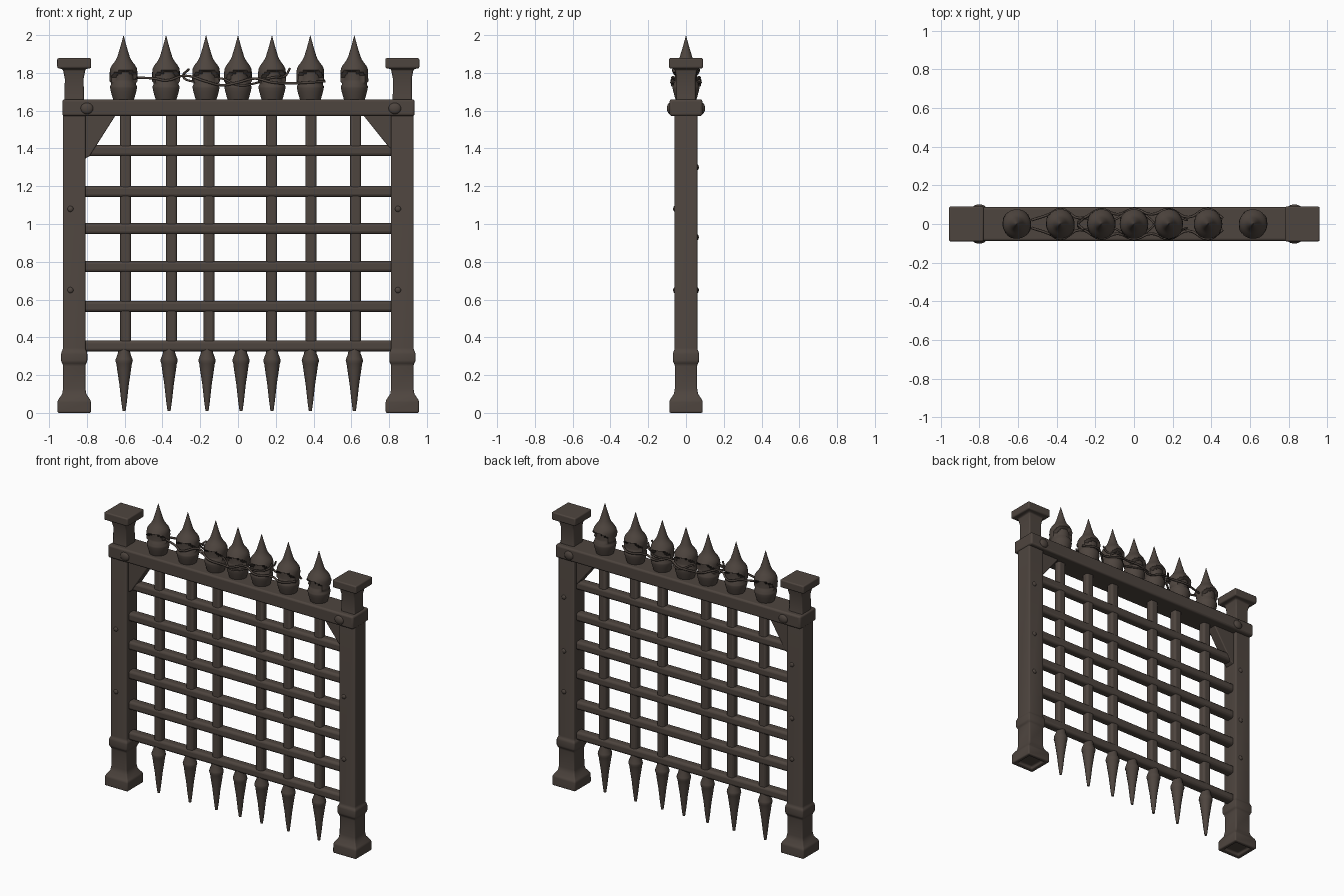
import bpy, bmesh, math, random
from mathutils import Vector

if "Cube" in bpy.data.objects:
    bpy.data.objects.remove(bpy.data.objects["Cube"])

random.seed(4)
iron = bpy.data.materials.new("dark brown iron")
iron.diffuse_color = (0.076, 0.059, 0.049, 1)
iron.use_nodes = True
iron.node_tree.nodes["Principled BSDF"].inputs["Base Color"].default_value = iron.diffuse_color


def finish(name, bm, bevel=0.0, angle=40):
    bmesh.ops.recalc_face_normals(bm, faces=bm.faces)
    me = bpy.data.meshes.new(name)
    bm.to_mesh(me)
    bm.free()
    ob = bpy.data.objects.new(name, me)
    bpy.context.collection.objects.link(ob)
    me.materials.append(iron)
    if bevel:
        m = ob.modifiers.new("bevel", 'BEVEL')
        m.width, m.segments, m.limit_method = bevel, 3, 'ANGLE'
    bpy.ops.object.select_all(action='DESELECT')
    ob.select_set(True)
    bpy.context.view_layer.objects.active = ob
    bpy.ops.object.shade_smooth_by_angle(angle=math.radians(angle))
    return ob


def lathe(bm, prof, x, sides, turn=0.0, shape=None):
    """Stack of rings (z, radius) around a vertical axis at x."""
    rings = []
    for z, r in prof:
        ring = []
        for i in range(sides):
            a = 2 * math.pi * i / sides + turn
            q = shape(a, z, r) if shape else r
            ring.append(bm.verts.new((x + q * math.cos(a), q * math.sin(a), z)))
        rings.append(ring)
    for lo, hi in zip(rings, rings[1:]):
        for i in range(sides):
            j = (i + 1) % sides
            bm.faces.new((lo[i], lo[j], hi[j], hi[i]))
    bm.faces.new(rings[0][::-1])
    bm.faces.new(rings[-1])


def box(bm, x0, x1, y0, y1, z0, z1):
    vs = bmesh.ops.create_cube(bm, size=1)['verts']
    for v in vs:
        v.co = ((x0 + x1) / 2 + v.co.x * (x1 - x0),
                (y0 + y1) / 2 + v.co.y * (y1 - y0),
                (z0 + z1) / 2 + v.co.z * (z1 - z0))


def ball(bm, c, s):
    for v in bmesh.ops.create_uvsphere(bm, u_segments=16, v_segments=10, radius=1)['verts']:
        v.co = Vector(c) + Vector((v.co.x * s[0], v.co.y * s[1], v.co.z * s[2]))


# Square posts with hollow foot, collar and flared cap
post = [(0.02, .045), (0.02, .055), (0, .062), (0, .088), (.065, .088), (.10, .064),
        (.13, .059), (.255, .059), (.27, .069), (.32, .069), (.335, .06),
        (1.62, .06), (1.66, .051), (1.77, .05), (1.82, .06), (1.825, .09), (1.878, .09)]
for side, x in (("left", -.867), ("right", .87)):
    bm = bmesh.new()
    lathe(bm, [(z, r * math.sqrt(2)) for z, r in post], x, 4, math.pi / 4)
    finish(side + "_post", bm, .008)

# Top beam
bm = bmesh.new()
box(bm, -.93, .935, -.087, .087, 1.572, 1.66)
finish("top_beam", bm, .012)

# Rivets on the beam and along the posts
bm = bmesh.new()
for x in (-.8, .83):
    for y in (-.085, .085):
        ball(bm, (x, y, 1.612), (.034, .016, .03))
for x in (-.867, .867):
    for z, s in ((1.3, 1), (1.08, -1), (.93, 1), (.65, -1), (.65, 1)):
        ball(bm, (x + .02 * s, .058 * s, z), (.016, .01, .016))
finish("rivets", bm)

# Corner braces as triangular prisms under the beam
for name, pts in (("left_brace", ((-.82, 1.58), (-.645, 1.58), (-.785, 1.36), (-.82, 1.34))),
                  ("right_brace", ((.82, 1.58), (.66, 1.58), (.78, 1.43), (.82, 1.385)))):
    bm = bmesh.new()
    f = bm.faces.new([bm.verts.new((x, -.035, z)) for x, z in pts])
    ext = bmesh.ops.extrude_face_region(bm, geom=[f])['geom']
    bmesh.ops.translate(bm, vec=(0, .07, 0),
                        verts=[v for v in ext if isinstance(v, bmesh.types.BMVert)])
    finish(name, bm, .006)

# Grid of rounded bars
bm = bmesh.new()
for x in (-.595, -.352, -.153, .178, .386, .623):
    box(bm, x - .029, x + .029, -.026, .026, .33, 1.6)
finish("vertical_bars", bm, .014, 60)
bm = bmesh.new()
for z in (1.388, 1.172, .975, .774, .564, .355):
    box(bm, -.83, .83, -.032, .032, z - .029, z + .029)
finish("horizontal_bars", bm, .016, 60)

# Pointed spikes under the lowest bar
spike = [(.01, .008), (.06, .015), (.15, .025), (.23, .037), (.26, .041), (.275, .046),
         (.285, .044), (.315, .033), (.36, .028)]
for n, x in enumerate((-.603, -.365, -.164, .016, .18, .383, .616)):
    bm = bmesh.new()
    lathe(bm, spike, x, 14)
    finish("bottom_spike_%d" % (n + 1), bm, 0, 50)

# Bulb finials with visor notches front and back, ending in a spike
bulb = [(1.65, .052), (1.675, .06), (1.70, .067), (1.72, .071), (1.73, .071), (1.738, .066),
        (1.746, .066), (1.755, .074), (1.765, .074), (1.775, .073), (1.785, .073),
        (1.795, .073), (1.805, .073), (1.815, .072), (1.825, .07), (1.84, .062),
        (1.855, .05), (1.87, .04), (1.885, .033), (1.93, .019), (1.97, .008), (1.997, .001)]
for n, x in enumerate((-.606, -.381, -.169, 0, .18, .383, .616)):
    yaw = random.uniform(-.3, .3)

    def visor(a, z, r):
        f = abs(math.sin(a + yaw))          # 1 when facing front or back
        t = max(0, (f - .45) / .55)
        top = 1.762 + .048 * t ** .5        # arched brow line
        if t > 0 and 1.75 < z < top:
            return r - .016
        if t > 0 and top <= z < top + .014:
            return r + .004
        return r
    bm = bmesh.new()
    lathe(bm, bulb, x, 36, 0, visor)
    finish("finial_%d" % (n + 1), bm, 0, 45)


def wire(name, pts, r):
    cu = bpy.data.curves.new(name, 'CURVE')
    cu.dimensions, cu.bevel_depth, cu.bevel_resolution = '3D', r, 1
    cu.resolution_u, cu.use_fill_caps = 5, True
    sp = cu.splines.new('BEZIER')
    sp.bezier_points.add(len(pts) - 1)
    for b, p in zip(sp.bezier_points, pts):
        b.co = p
        b.handle_left_type = b.handle_right_type = 'AUTO'
    cu.materials.append(iron)
    ob = bpy.data.objects.new(name, cu)
    bpy.context.collection.objects.link(ob)
    bpy.ops.object.select_all(action='DESELECT')
    ob.select_set(True)
    bpy.context.view_layer.objects.active = ob
    bpy.ops.object.convert(target='MESH')


# Wires tangled around the finials
for k, s in enumerate((-1, 1)):
    wire("wire_%d" % (k + 1),
         [(-.53, .02 * s, 1.775), (-.44, .05 * s, 1.77), (-.38, .077 * s, 1.76),
          (-.28, .03 * s, 1.785), (-.17, .076 * s, 1.755), (-.085, .05 * s, 1.735),
          (0, .078 * s, 1.75), (.09, .05 * s, 1.77), (.18, .077 * s, 1.75),
          (.28, .035 * s, 1.745), (.383, .078 * s, 1.75), (.46, .03 * s, 1.755)], .007)
    wire("weave_wire_%d" % (k + 1),
         [(-.26, -.03 * s, 1.82), (-.29, .01 * s, 1.78), (-.24, .03 * s, 1.755),
          (-.085, -.03 * s, 1.77), (0, -.074 * s, 1.735), (.09, -.02 * s, 1.745),
          (.18, .074 * s, 1.775), (.25, .03 * s, 1.785), (.275, .02 * s, 1.825)], .006)
